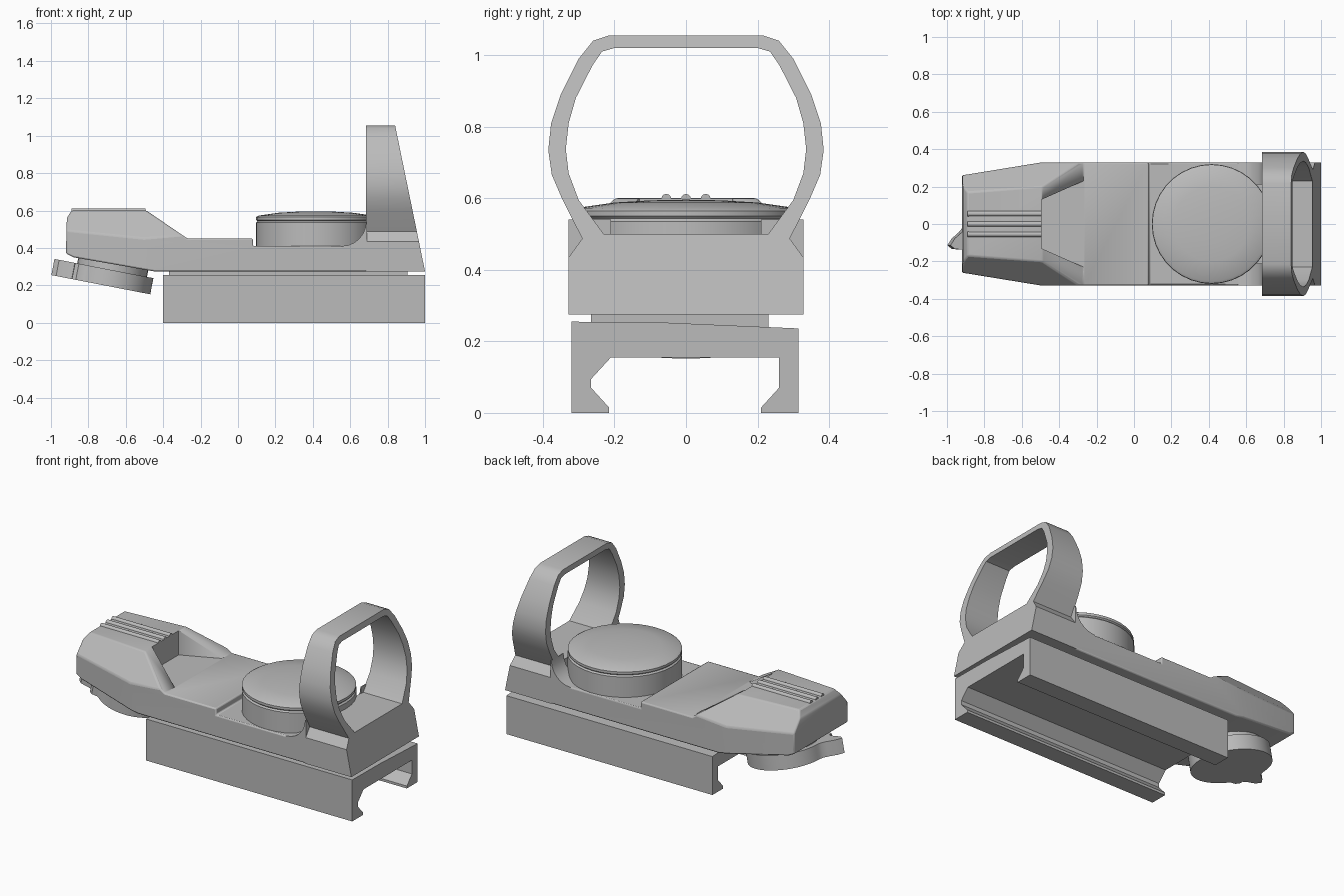
import bpy, bmesh
from math import sin, cos, pi, exp, radians
from mathutils import Matrix, Vector

if "Cube" in bpy.data.objects:
    bpy.data.objects.remove(bpy.data.objects["Cube"], do_unlink=True)

GREY = (0.5, 0.5, 0.5, 1)
grey = bpy.data.materials.new("matte_grey")
grey.use_nodes = True
grey.diffuse_color = GREY
grey.node_tree.nodes["Principled BSDF"].inputs["Base Color"].default_value = GREY


def activate(ob):
    bpy.ops.object.select_all(action='DESELECT')
    ob.select_set(True)
    bpy.context.view_layer.objects.active = ob


def finish(name, bm, angle=35):
    bmesh.ops.recalc_face_normals(bm, faces=bm.faces)
    mesh = bpy.data.meshes.new(name)
    bm.to_mesh(mesh)
    bm.free()
    mesh.materials.append(grey)
    ob = bpy.data.objects.new(name, mesh)
    bpy.context.collection.objects.link(ob)
    activate(ob)
    bpy.ops.object.shade_smooth_by_angle(angle=radians(angle))
    return ob


def prism(polys, axis, a, b):
    """Extrude flat polygons along an axis from a to b."""
    place = {'X': lambda u, v: (a, u, v),
             'Y': lambda u, v: (u, a, v),
             'Z': lambda u, v: (u, v, a)}[axis]
    bm = bmesh.new()
    for poly in polys:
        bm.faces.new([bm.verts.new(place(u, v)) for u, v in poly])
    bmesh.ops.remove_doubles(bm, verts=bm.verts, dist=0.0005)
    new = bmesh.ops.extrude_face_region(bm, geom=bm.faces[:])["geom"]
    moved = [g for g in new if isinstance(g, bmesh.types.BMVert)]
    i = 'XYZ'.index(axis)
    for v in moved:
        v.co[i] = b
    return bm, moved


def box(name, lo, hi):
    rect = [(lo[0], lo[1]), (hi[0], lo[1]), (hi[0], hi[1]), (lo[0], hi[1])]
    return finish(name, prism([rect], 'Z', lo[2], hi[2])[0])


def cut(bm, point, normal):
    geom = bm.verts[:] + bm.edges[:] + bm.faces[:]
    bmesh.ops.bisect_plane(bm, geom=geom, plane_co=point, plane_no=normal,
                           clear_outer=True)
    bmesh.ops.holes_fill(bm, edges=[e for e in bm.edges if e.is_boundary])


# Body: side profile, tapered in plan, with sloping upper flanks on the head
side = [(-0.92, 0.37), (-0.915, 0.56), (-0.89, 0.6), (-0.49, 0.6), (-0.27, 0.45),
        (0.08, 0.45), (0.08, 0.41), (0.75, 0.41), (0.75, 0.275), (-0.45, 0.275),
        (-0.88, 0.35)]
bm, _ = prism([side], 'Y', -0.328, 0.328)
for s in (-1, 1):
    cut(bm, (-0.92, s * 0.26, 0), (-0.07, s * 0.43, 0))
    cut(bm, (-0.89, s * 0.17, 0.6), (-0.0045, s * 0.06, 0.052))
body = finish("body", bm)

# Pocket behind the head
pocket = [(-0.495, -0.13), (-0.27, -0.23), (-0.2, -0.23),
          (-0.2, 0.23), (-0.27, 0.23), (-0.495, 0.13)]
cutter = finish("pocket_cutter", prism([pocket], 'Z', 0.451, 0.8)[0])
bevel = body.modifiers.new("soft_edges", 'BEVEL')
bevel.width = 0.008
bevel.segments = 2
hollow = body.modifiers.new("pocket", 'BOOLEAN')
hollow.operation = 'DIFFERENCE'
hollow.object = cutter
activate(body)
for m in [m.name for m in body.modifiers]:
    bpy.ops.object.modifier_apply(modifier=m)
bpy.data.objects.remove(cutter, do_unlink=True)

# Grip ridges on top of the head
for n, y in enumerate((-0.055, 0, 0.055)):
    arc = [(y + 0.014 * cos(pi * k / 6), 0.598 + 0.014 * sin(pi * k / 6))
           for k in range(7)]
    finish(f"grip_ridge_{n + 1}", prism([arc], 'X', -0.89, -0.494)[0])

# Window hood: a ring with a waisted foot and a raked rear face
outer = [(0, 1.055), (0.215, 1.055), (0.26, 1.04), (0.3, 0.99), (0.35, 0.89),
         (0.377, 0.81), (0.385, 0.735), (0.375, 0.665), (0.347, 0.6), (0.29, 0.487)]
inner = [(0, 1.02), (0.2, 1.02), (0.235, 1.01), (0.262, 0.97), (0.308, 0.88),
         (0.328, 0.81), (0.336, 0.737), (0.328, 0.67), (0.3, 0.595), (0.23, 0.5)]
polys = []
for s in (-1, 1):
    o = [(s * y, z) for y, z in outer]
    i = [(s * y, z) for y, z in inner]
    polys += [[o[k], o[k + 1], i[k + 1], i[k]] for k in range(len(o) - 1)]
half_foot = [(0.23, 0.5), (0.29, 0.487), (0.328, 0.435), (0.328, 0.275)]
polys.append(half_foot + [(-y, z) for y, z in reversed(half_foot)])
bm, rear = prism(polys, 'X', 0.685, 1)
for v in rear:
    v.co.x = 0.84 + (1.055 - v.co.z) * 0.205
finish("window_hood", bm)

# Curved webs blending the hood into the deck
curve = [(0.555 + 0.13 * sin(t * pi / 12), 0.54 - 0.13 * cos(t * pi / 12))
         for t in range(7)]
web = curve + [(0.69, 0.54), (0.69, 0.4), (0.555, 0.4)]
for s, label in ((1, "back"), (-1, "front")):
    finish(f"hood_web_{label}", prism([web], 'Y', s * 0.21, s * 0.328)[0])


def turned(name, profile, centre, segments=36):
    """Lathe a radius/height profile about a vertical axis."""
    bm = bmesh.new()
    vs = [bm.verts.new((r, 0, z)) for r, z in profile]
    es = [bm.edges.new(p) for p in zip(vs, vs[1:])]
    bmesh.ops.spin(bm, geom=vs + es, axis=(0, 0, 1), cent=(0, 0, 0),
                   angle=2 * pi, steps=segments, use_duplicate=False)
    bmesh.ops.remove_doubles(bm, verts=bm.verts, dist=0.0005)
    bmesh.ops.translate(bm, verts=bm.verts, vec=centre)
    return finish(name, bm)


# Large dial on the deck
turned("dial", [(0, 0.4), (0.32, 0.4), (0.32, 0.535), (0.311, 0.543), (0.318, 0.55),
                (0.318, 0.565), (0.305, 0.573), (0.2, 0.588), (0.1, 0.594), (0, 0.596)],
       (0.415, 0, 0))

# Tilted cap with a thumb lug under the head
tilt = Matrix.Translation((-0.69, 0, 0.195)) @ Matrix.Rotation(radians(11), 4, 'Y')
outline = []
for k in range(72):
    a = 2 * pi * k / 72
    r = 0.225 + 0.11 * exp(-((a - radians(201)) / 0.17) ** 2)
    r += 0.04 * exp(-((a - radians(222)) / 0.1) ** 2)
    outline.append((r * cos(a), r * sin(a)))
bm, _ = prism([outline], 'Z', 0, 0.088)
bm.transform(tilt)
finish("thumb_cap", bm)
neck = [(0.19 * cos(pi * k / 16), 0.19 * sin(pi * k / 16)) for k in range(32)]
bm, _ = prism([neck], 'Z', 0.08, 0.16)
bm.transform(tilt)
finish("cap_neck", bm)

# Spacer and rail clamp
box("spacer", (-0.37, -0.265, 0.235), (0.905, 0.23, 0.28))
clamp = [(-0.32, 0.255), (-0.05, 0.252), (0.315, 0.236), (0.315, 0), (0.21, 0),
         (0.21, 0.015), (0.26, 0.07), (0.26, 0.155), (-0.21, 0.155), (-0.265, 0.095),
         (-0.265, 0.07), (-0.215, 0.015), (-0.215, 0), (-0.32, 0)]
finish("rail_clamp", prism([clamp], 'X', -0.4, 1.0)[0])
